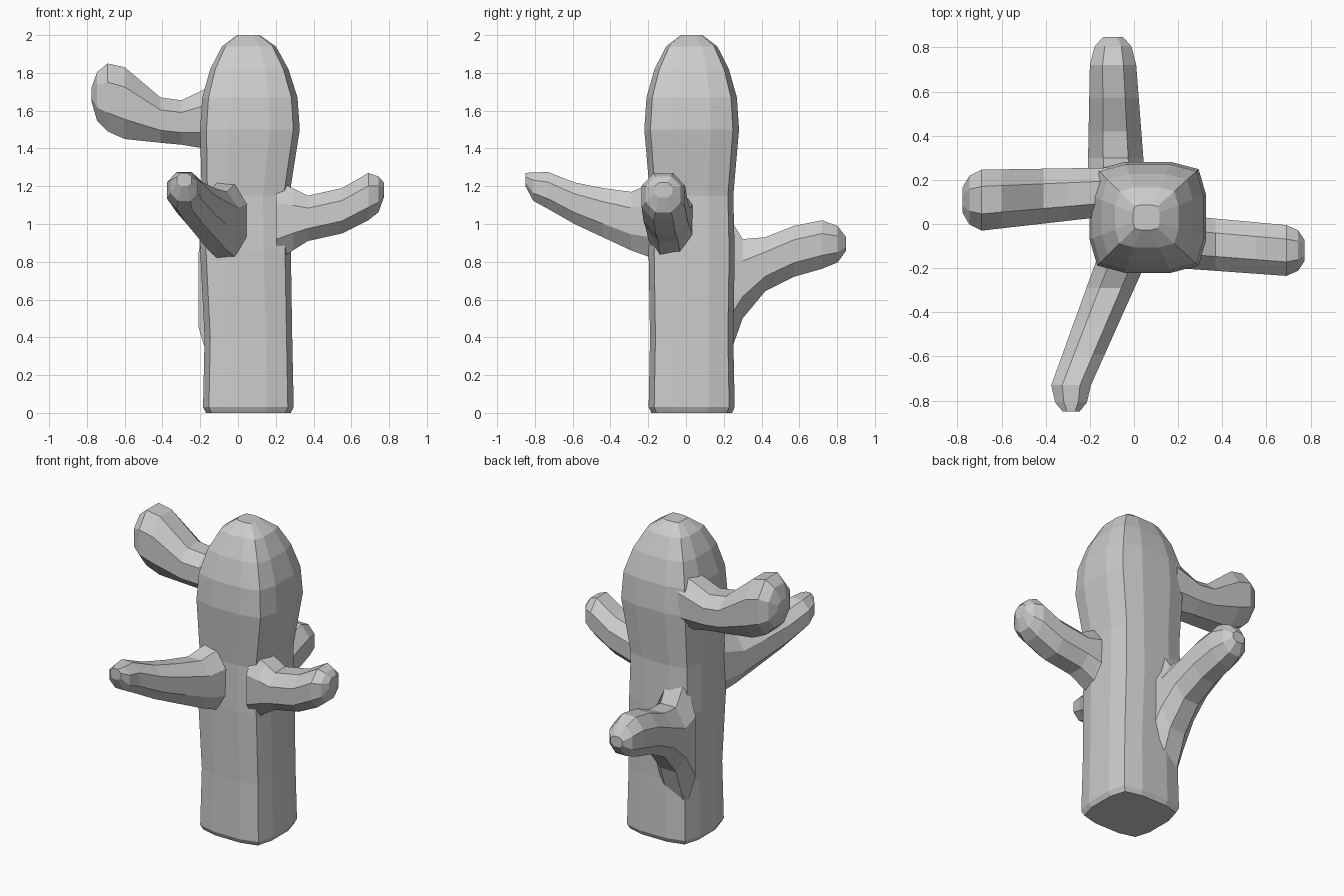
import bpy, bmesh
from mathutils import Vector

if "Cube" in bpy.data.objects:
    bpy.data.objects.remove(bpy.data.objects["Cube"])


def loft(name, rings):
    """Skin closed rings of points and cap both ends."""
    bm = bmesh.new()
    loops = [[bm.verts.new(p) for p in ring] for ring in rings]
    n = len(loops[0])
    for a, b in zip(loops, loops[1:]):
        for i in range(n):
            j = (i + 1) % n
            bm.faces.new((a[i], a[j], b[j], b[i]))
    bm.faces.new(loops[0][::-1])
    bm.faces.new(loops[-1])
    bmesh.ops.recalc_face_normals(bm, faces=bm.faces)
    mesh = bpy.data.meshes.new(name)
    bm.to_mesh(mesh)
    bm.free()
    obj = bpy.data.objects.new(name, mesh)
    bpy.context.collection.objects.link(obj)
    return obj


def quarter_turns(points):
    """Repeat one side of a cross-section around four sides."""
    out = []
    for _ in range(4):
        out += points
        points = [(-y, x) for x, y in points]
    return out


TRUNK_SHAPE = quarter_turns([(1, -.4), (1, .4), (.87, .87)])
ARM_SHAPE = quarter_turns([(1, -.45), (1, .45)])

# Trunk: height, centre x, half width of a rounded square
trunk_sections = [(0, .055, .225), (.03, .055, .24), (.4, .055, .232),
                  (.85, .04, .24), (1.15, .04, .232), (1.5, .063, .264),
                  (1.67, .063, .252), (1.82, .06, .207), (1.94, .058, .143),
                  (2, .055, .06)]
trunk = loft("cactus", [[(cx + u * r, .03 + v * r * .95, z) for u, v in TRUNK_SHAPE]
                        for z, cx, r in trunk_sections])


def arm(name, axis, side, width, stations):
    """Stations: reach, top, bottom. Side and half width blend root to end."""
    first, last, tip = (Vector(stations[i]) for i in (0, -2, -1))
    shoulder = last.lerp(tip, .35)          # rounds the tip
    shoulder.x = last.x + (tip.x - last.x) * .65
    path = [Vector(s) for s in stations[:-1]] + [shoulder, tip]
    rings = []
    for i, (reach, top, bottom) in enumerate(path):
        t = min(1, (reach - first.x) / (last.x - first.x))
        centre = side[0] + (side[1] - side[0]) * t
        half = width[0] + (width[1] - width[0]) * t
        half *= {len(path) - 2: .8, len(path) - 1: .42}.get(i, 1)
        ring = []
        for u, v in ARM_SHAPE:
            s, z = centre + u * half, bottom + (top - bottom) * (v + 1) / 2
            ring.append((reach, s, z) if axis == "x" else (s, reach, z))
        rings.append(ring)
    return loft(name, rings)


right_arm = arm("right_arm", "x", (-.08, -.12), (.12, .115), [
    (.2, 1.23, .8), (.29, 1.19, .86), (.37, 1.15, .91),
    (.55, 1.19, .95), (.69, 1.27, 1.02), (.772, 1.22, 1.14)])
front_arm = arm("front_arm", "y", (-.05, -.285), (.115, .09), [
    (-.15, 1.23, .81), (-.29, 1.17, .86), (-.44, 1.19, .93),
    (-.59, 1.22, 1), (-.73, 1.275, 1.08), (-.85, 1.27, 1.2)])
back_arm = arm("back_arm", "y", (-.08, -.095), (.13, .105), [
    (.2, 1.08, .22), (.3, .92, .5), (.42, .93, .645),
    (.57, .99, .72), (.72, 1.02, .763), (.848, .93, .86)])
left_arm = arm("left_arm", "x", (.145, .108), (.11, .138), [
    (-.12, 1.74, 1.39), (-.3, 1.655, 1.42), (-.41, 1.67, 1.43),
    (-.6, 1.83, 1.45), (-.69, 1.85, 1.49), (-.776, 1.72, 1.65)])

# Merge the arms into the trunk
bpy.context.view_layer.objects.active = trunk
for part in (right_arm, front_arm, back_arm, left_arm):
    mod = trunk.modifiers.new("join_arm", "BOOLEAN")
    mod.operation = "UNION"
    mod.solver = "EXACT"
    mod.object = part
    bpy.ops.object.modifier_apply(modifier=mod.name)
    bpy.data.objects.remove(part)
